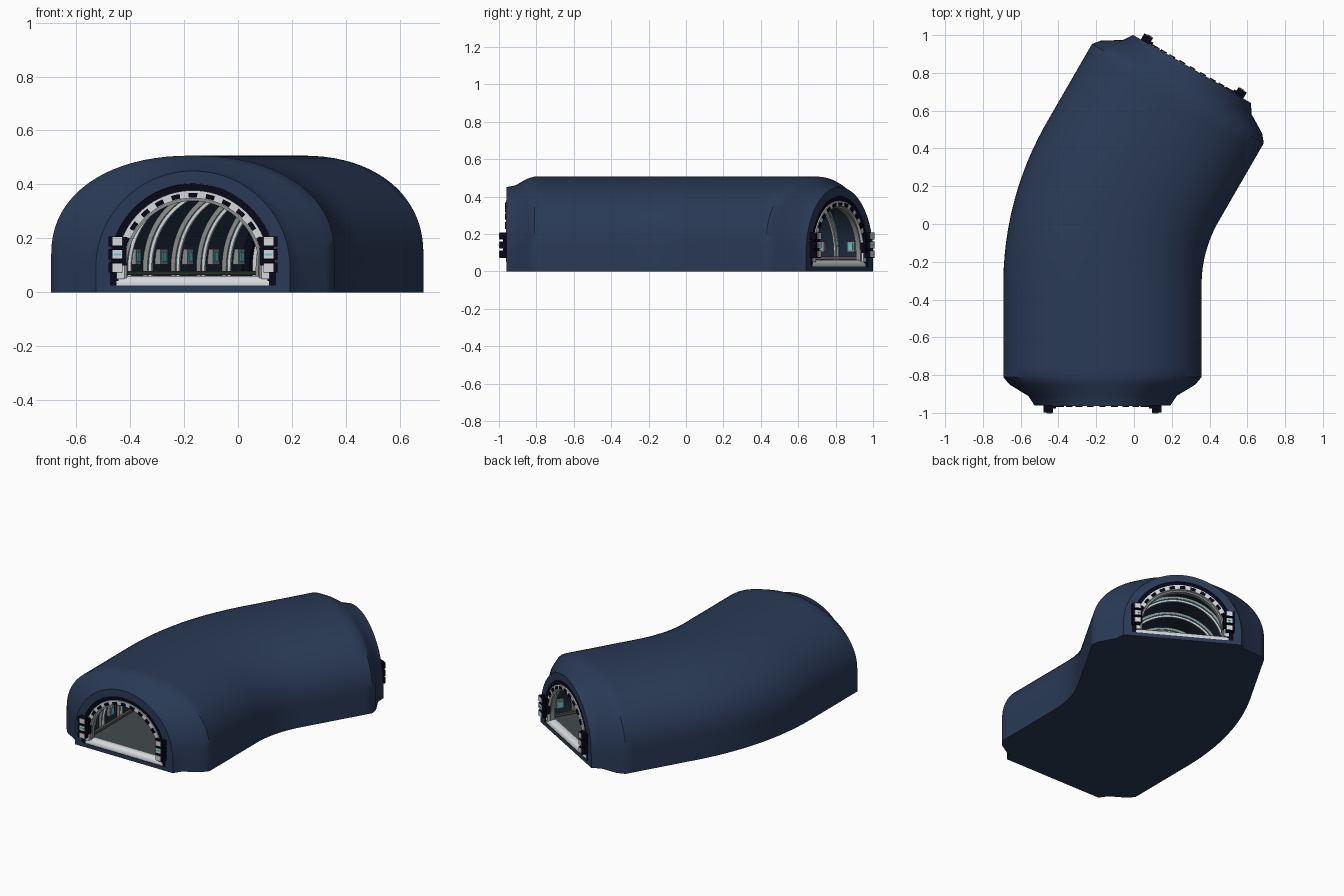
import bpy, bmesh, math
from mathutils import Vector

if "Cube" in bpy.data.objects:
    bpy.data.objects.remove(bpy.data.objects["Cube"], do_unlink=True)


def material(name, rgb):
    m = bpy.data.materials.new(name)
    m.use_nodes = True
    m.diffuse_color = (*rgb, 1)
    m.node_tree.nodes["Principled BSDF"].inputs["Base Color"].default_value = (*rgb, 1)
    return m


NAVY = material("navy shell", (0.0225, 0.042, 0.094))
LINING = material("dark lining", (0.013, 0.026, 0.046))
FLOOR = material("floor grey", (0.055, 0.068, 0.072))
BLACK = material("blue black", (0.002, 0.002, 0.009))
LIGHT = material("light grey", (0.68, 0.69, 0.72))
GREY = material("rib grey", (0.27, 0.28, 0.28))
CYAN = material("cyan glow", (0.1, 0.62, 0.66))
RAIL = material("rail brown", (0.1, 0.09, 0.08))

# Path: straight, a 30 degree bend, straight
X0, Y0, RUN, RADIUS, TURN = -0.167, -0.96, 0.64, 1.19, math.radians(30)
BEND = RADIUS * TURN
LENGTH = RUN + BEND + 0.63


def at(s, u, z):
    """Point at distance s along the path, u to the side, z up."""
    a = min(max((s - RUN) / RADIUS, 0), TURN)
    x = X0 + RADIUS * (1 - math.cos(a))
    y = Y0 + min(s, RUN) + RADIUS * math.sin(a)
    rest = max(s - RUN - BEND, 0)
    return Vector((x + rest * math.sin(a) + u * math.cos(a),
                   y + rest * math.cos(a) - u * math.sin(a), z))


def stations(s0, s1, step=0.05):
    """Path distances with extra ones in the bend."""
    n = max(1, math.ceil((s1 - s0) / step))
    return [s0 + (s1 - s0) * i / n for i in range(n + 1)]


def arch(half, height, spring, base=0.0, power=2.0, n=40):
    """Upright sides below a half ellipse; a higher power is squarer."""
    pts = [(half, base)]
    for i in range(n + 1):
        c, d = math.cos(math.pi * i / n), abs(math.sin(math.pi * i / n))
        pts.append((half * math.copysign(abs(c) ** (2 / power), c),
                    spring + (height - spring) * d ** (2 / power)))
    return pts + [(-half, base)]


def sector(ro, ri, a0, a1, n=3, zc=0.095):
    """Slice of a round band."""
    angles = [a0 + (a1 - a0) * i / n for i in range(n + 1)]
    return ([(ro * math.cos(a), zc + ro * math.sin(a)) for a in angles] +
            [(ri * math.cos(a), zc + ri * math.sin(a)) for a in reversed(angles)])


def band(ro, ri, base=0.03, zc=0.095):
    """Arch-shaped band with legs."""
    return arch(ro, zc + ro, zc, base) + arch(ri, zc + ri, zc, base)[::-1]


def rect(u, z, du, dz):
    return [(u - du / 2, z - dz / 2), (u + du / 2, z - dz / 2),
            (u + du / 2, z + dz / 2), (u - du / 2, z + dz / 2)]


class Part:
    """Collects swept solids in one object."""

    def __init__(self, name, *mats):
        self.name, self.mats, self.bm = name, mats, bmesh.new()

    def sweep(self, rings, mat=0, loop=False):
        loops = [[self.bm.verts.new(at(s, u, z)) for u, z in prof] for s, prof in rings]
        n = len(loops[0])
        pairs = list(zip(loops, loops[1:]))
        if loop:
            pairs.append((loops[-1], loops[0]))
        faces = []
        for a, b in pairs:
            for i in range(n):
                j = (i + 1) % n
                faces.append(self.bm.faces.new((a[i], a[j], b[j], b[i])))
        if not loop:
            faces += [self.bm.faces.new(loops[0][::-1]), self.bm.faces.new(loops[-1])]
        for f in faces:
            f.material_index = mat
        return faces

    def solid(self, prof, s0, s1, mat=0):
        self.sweep([(s, prof) for s in stations(min(s0, s1), max(s0, s1))], mat)

    def done(self, angle=35):
        bmesh.ops.recalc_face_normals(self.bm, faces=self.bm.faces[:])
        mesh = bpy.data.meshes.new(self.name)
        self.bm.to_mesh(mesh)
        self.bm.free()
        for m in self.mats:
            mesh.materials.append(m)
        ob = bpy.data.objects.new(self.name, mesh)
        bpy.context.collection.objects.link(ob)
        bpy.ops.object.select_all(action="DESELECT")
        ob.select_set(True)
        bpy.context.view_layer.objects.active = ob
        bpy.ops.object.shade_smooth_by_angle(angle=math.radians(angle))


# Hollow shell: outer skin with tapered ends, joined to the inner lining
taper = [(0, arch(0.36, 0.45, 0.09)), (0.05, arch(0.393, 0.461, 0.1)),
         (0.11, arch(0.492, 0.495, 0.13, power=2.1))]
full, bore = arch(0.525, 0.507, 0.14, power=2.2), arch(0.308, 0.403, 0.095, 0.025)
outer = taper + [(s, full) for s in stations(0.15, LENGTH - 0.15)]
outer += [(LENGTH - s, p) for s, p in reversed(taper)]
inner = [(s, bore) for s in reversed(stations(0, LENGTH))]
shell = Part("tunnel_shell", NAVY, LINING)
skin = shell.sweep(outer + inner, loop=True)
first_inner = len(outer) * len(bore)
for f in skin[first_inner:-len(bore)]:
    f.material_index = 1
shell.done(40)

# Walkway and side rails
floor = Part("walkway", FLOOR)
floor.solid(rect(0, 0.04, 0.6, 0.035), 0.02, LENGTH - 0.02)
floor.done()
rails = Part("side_rails", RAIL)
for side in (-1, 1):
    rails.solid(rect(side * 0.268, 0.072, 0.016, 0.016), 0.03, LENGTH - 0.03)
rails.done()

# Ribs with a thin glowing strip on the rear face, and wall lamps between them
ribs = Part("ribs", GREY, LIGHT, CYAN)
lamps = Part("wall_lamps", GREY, CYAN)
pitch = LENGTH / 10
for k in range(10):
    s = k * pitch
    if k:
        ribs.solid(band(0.306, 0.288, 0.055), s - 0.014, s + 0.014)
        ribs.solid(band(0.29, 0.276, 0.055), s - 0.005, s + 0.005, 1)
        ribs.solid(band(0.293, 0.289, 0.055), s + 0.014, s + 0.017, 2)
    for side in (-1, 1):
        m = s + pitch / 2
        lamps.solid(rect(side * 0.296, 0.132, 0.022, 0.056), m - 0.024, m + 0.024)
        lamps.solid(rect(side * 0.284, 0.132, 0.006, 0.036), m - 0.013, m + 0.013, 1)
ribs.done()
lamps.done()

# Portals at both ends
sill_steps = ((0.002, 0.036), (0.006, 0.047), (0.014, 0.056), (0.026, 0.061), (0.045, 0.058))
for name, end, way in (("front", 0, 1), ("back", LENGTH, -1)):
    collar = Part(name + "_collar", BLACK)
    collar.solid(band(0.307, 0.276, 0.026), end + way * 0.004, end + way * 0.05)
    collar.done()

    frame = Part(name + "_portal_frame", LIGHT, BLACK, GREY)
    frame.solid(band(0.283, 0.254, 0.05), end - way * 0.003, end + way * 0.03)
    frame.solid(band(0.256, 0.244, 0.05), end + way * 0.012, end + way * 0.04, 2)
    count = 13
    for i in range(count):
        a = math.pi * (i + 0.5) / count
        frame.solid(sector(0.274, 0.257, a - 0.06, a + 0.06),
                    end - way * 0.009, end + way * 0.02, 1)
    frame.done()

    # Rounded threshold
    sill = Part(name + "_sill", LIGHT)
    sill.sweep([(end + way * d, rect(0, (0.026 + top) / 2, 0.565, top - 0.026))
                for d, top in sill_steps])
    sill.done()

    clamps = Part(name + "_clamps", BLACK, LIGHT, CYAN)
    for side in (-1, 1):
        clamps.solid(rect(side * 0.274, 0.152, 0.054, 0.105), end - way * 0.018, end + way * 0.03)
        for i, z in enumerate((0.092, 0.141, 0.189)):
            clamps.solid(rect(side * 0.287, z, 0.052, 0.038), end - way * 0.037, end)
            clamps.solid(rect(side * 0.28, z, 0.037, 0.032), end - way * 0.04, end - way * 0.03, 1)
            if i == 1:
                clamps.solid(rect(side * 0.28, z, 0.028, 0.007),
                             end - way * 0.042, end - way * 0.035, 2)
    clamps.done()
